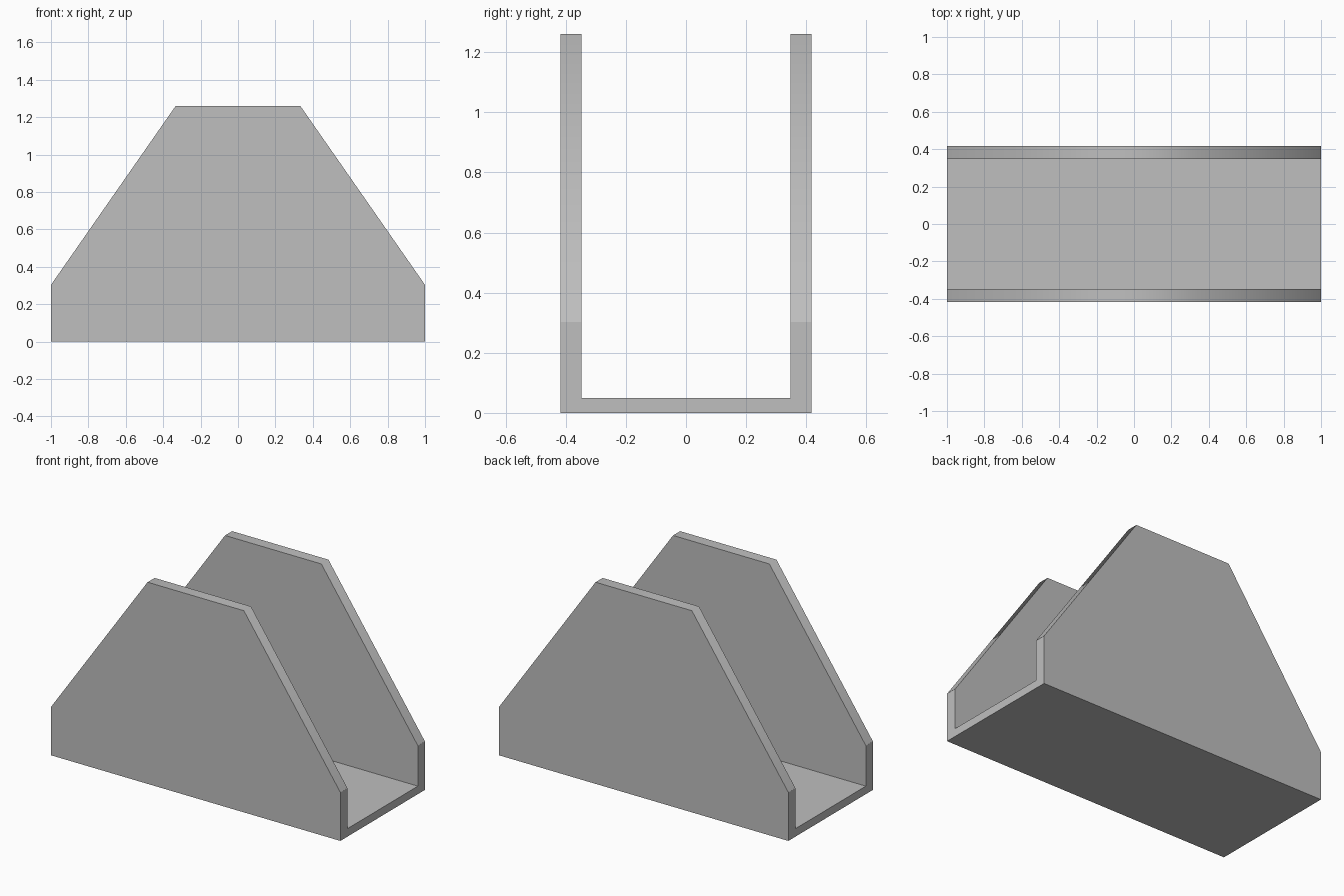
import bpy, bmesh
from mathutils import Vector

LENGTH, DEPTH, HEIGHT = 2.0, 0.835, 1.26
SHOULDER, TOP_HALF = 0.303, 0.333
WALL, FLOOR = 0.07, 0.05

cube = bpy.data.objects.get("Cube")
if cube:
    bpy.data.objects.remove(cube, do_unlink=True)

grey = bpy.data.materials.new("light_grey")
grey.use_nodes = True
colour = (0.52, 0.52, 0.52, 1)
grey.diffuse_color = colour
grey.node_tree.nodes["Principled BSDF"].inputs["Base Color"].default_value = colour


def prism(name, outline, depth):
    """Extrude an x-z outline along y, centred on y = 0."""
    bm = bmesh.new()
    face = bm.faces.new([bm.verts.new((x, -depth / 2, z)) for x, z in outline])
    extruded = bmesh.ops.extrude_face_region(bm, geom=[face])
    verts = [g for g in extruded["geom"] if isinstance(g, bmesh.types.BMVert)]
    bmesh.ops.translate(bm, verts=verts, vec=Vector((0, depth, 0)))
    bmesh.ops.recalc_face_normals(bm, faces=bm.faces)
    mesh = bpy.data.meshes.new(name)
    bm.to_mesh(mesh)
    bm.free()
    obj = bpy.data.objects.new(name, mesh)
    bpy.context.collection.objects.link(obj)
    return obj


# Holder body: tapered silhouette
half = LENGTH / 2
right_side = [(half, 0), (half, SHOULDER), (TOP_HALF, HEIGHT)]
holder = prism("holder_body", right_side + [(-x, z) for x, z in reversed(right_side)], DEPTH)
holder.data.materials.append(grey)

# Open channel between the two walls
slot = [(-2, FLOOR), (2, FLOOR), (2, 2), (-2, 2)]
cutter = prism("channel_cutter", slot, DEPTH - 2 * WALL)
cutter.hide_render = True
cut = holder.modifiers.new("channel", "BOOLEAN")
cut.operation, cut.solver, cut.object = "DIFFERENCE", "EXACT", cutter
bpy.context.view_layer.objects.active = holder
bpy.ops.object.modifier_apply(modifier=cut.name)
bpy.data.objects.remove(cutter, do_unlink=True)

# Soft shading only along the bends of the wall tops
bm = bmesh.new()
bm.from_mesh(holder.data)
for face in bm.faces:
    face.smooth = True
for edge in bm.edges:
    at_top = all(v.co.z > HEIGHT - 0.01 for v in edge.verts)
    across = abs(edge.verts[0].co.x - edge.verts[1].co.x) < 0.01
    edge.smooth = at_top and across
bm.to_mesh(holder.data)
bm.free()
